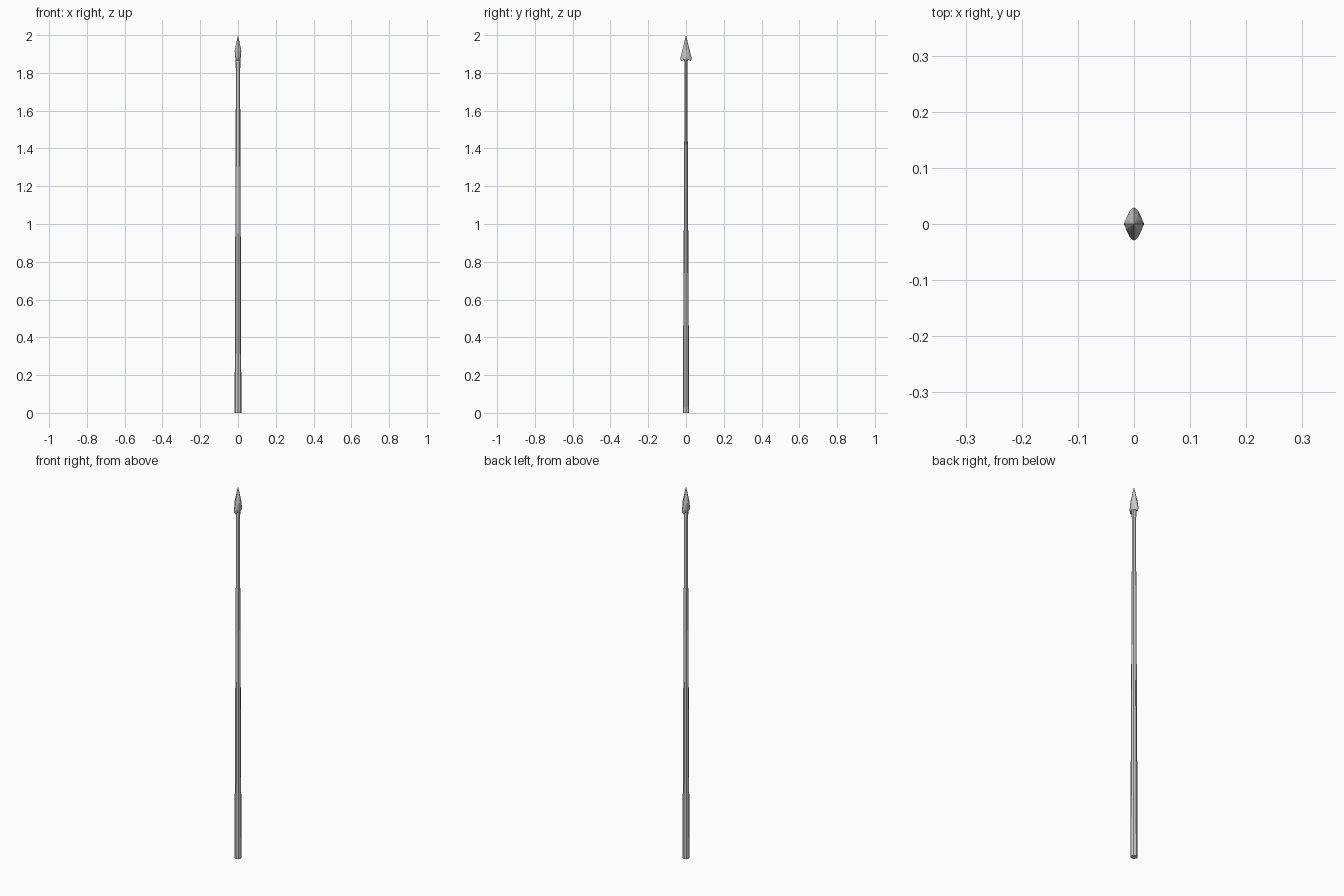
import bpy, bmesh, math

if "Cube" in bpy.data.objects:
    bpy.data.objects.remove(bpy.data.objects["Cube"])


def loft(name, rings, sides, tip=None, pinch=0.0):
    """Skin elliptical rings (rx, ry, z, droop); droop lowers the y-facing sides."""
    bm = bmesh.new()
    loops = []
    for rx, ry, z, droop in rings:
        loop = []
        for i in range(sides):
            a = 2 * math.pi * i / sides
            c, s = math.cos(a), math.sin(a)
            k = 1 - pinch * abs(math.sin(2 * a))
            loop.append(bm.verts.new((rx * c * k, ry * s * k, z - droop * s * s)))
        loops.append(loop)
    for low, high in zip(loops, loops[1:]):
        for i in range(sides):
            j = (i + 1) % sides
            bm.faces.new((low[i], low[j], high[j], high[i]))
    bm.faces.new(loops[0][::-1])
    if tip is None:
        bm.faces.new(loops[-1])
    else:
        t = bm.verts.new((0, 0, tip))
        for i in range(sides):
            bm.faces.new((loops[-1][i], loops[-1][(i + 1) % sides], t))
    bmesh.ops.recalc_face_normals(bm, faces=bm.faces[:])
    mesh = bpy.data.meshes.new(name)
    bm.to_mesh(mesh)
    bm.free()
    obj = bpy.data.objects.new(name, mesh)
    bpy.context.collection.objects.link(obj)
    return obj


# Tapered shaft, flattening towards the head
loft("shaft", [(0.018, 0.017, 0, 0), (0.0145, 0.012, 0.95, 0),
               (0.011, 0.007, 1.84, 0)], 8)

# Socket that joins the shaft to the head
loft("socket", [(0.012, 0.008, 1.825, 0), (0.014, 0.010, 1.885, 0)], 8)

# Pointed head with drooping side barbs and a hollow underside
loft("spear_head", [(0.011, 0.009, 1.872, 0),
                    (0.013, 0.026, 1.872, 0.010),
                    (0.015, 0.030, 1.885, 0.008),
                    (0.0175, 0.021, 1.918, 0.004)], 12, tip=2.0, pinch=0.08)
